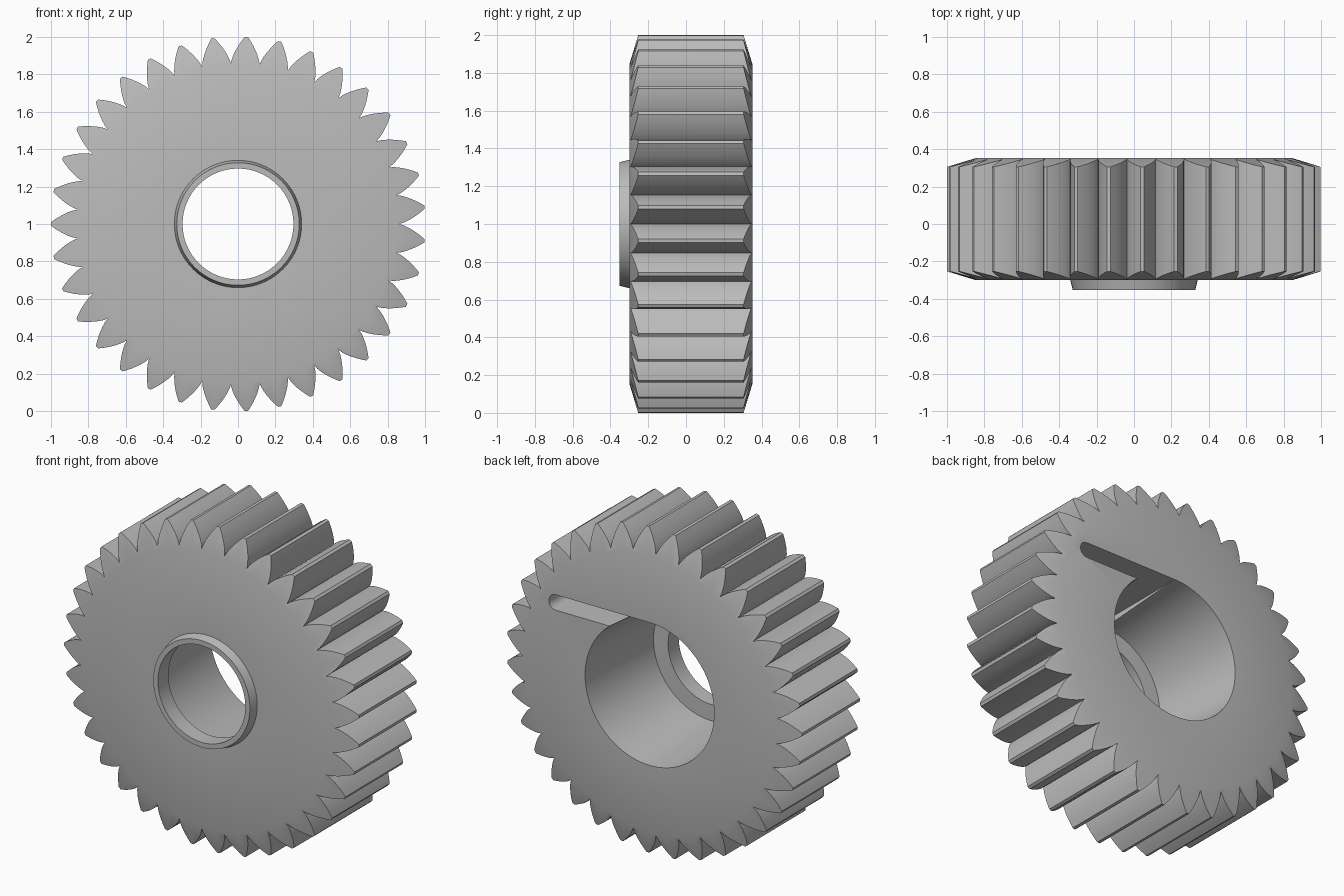
import bpy, bmesh, math

if "Cube" in bpy.data.objects:
    bpy.data.objects.remove(bpy.data.objects["Cube"])

TEETH = 35
ROOT, TIP = 0.86, 1.0
BACK, FRONT, HUB = 0.352, -0.30, -0.352
CHAMFER = 0.05
BORE, HOLE, FLOOR = 0.437, 0.296, -0.25

steel = bpy.data.materials.new("grey_steel")
steel.use_nodes = True
steel.diffuse_color = (0.5, 0.5, 0.5, 1)
steel.node_tree.nodes["Principled BSDF"].inputs["Base Color"].default_value = (0.5, 0.5, 0.5, 1)


def finish(name, bm):
    bmesh.ops.recalc_face_normals(bm, faces=bm.faces)
    mesh = bpy.data.meshes.new(name)
    bm.to_mesh(mesh)
    bm.free()
    mesh.materials.append(steel)
    obj = bpy.data.objects.new(name, mesh)
    bpy.context.collection.objects.link(obj)
    obj.location.z = 1
    return obj


def prism(name, outline, y0, y1):
    """Extrude an (x, z) outline along y."""
    bm = bmesh.new()
    face = bm.faces.new([bm.verts.new((x, y0, z)) for x, z in outline])
    out = bmesh.ops.extrude_face_region(bm, geom=[face])
    verts = [v for v in out["geom"] if isinstance(v, bmesh.types.BMVert)]
    bmesh.ops.translate(bm, verts=verts, vec=(0, y1 - y0, 0))
    return finish(name, bm)


def lathe(name, profile, steps):
    """Turn a closed (radius, y) profile around the y axis."""
    bm = bmesh.new()
    rings = []
    for i in range(steps):
        a = 2 * math.pi * i / steps
        rings.append([bm.verts.new((r * math.cos(a), y, r * math.sin(a))) for r, y in profile])
    n = len(profile)
    for i in range(steps):
        a, b = rings[i], rings[(i + 1) % steps]
        for j in range(n):
            k = (j + 1) % n
            bm.faces.new((a[j], a[k], b[k], b[j]))
    return finish(name, bm)


def cut(obj, cutter, operation):
    mod = obj.modifiers.new("cut", "BOOLEAN")
    mod.object, mod.operation, mod.solver = cutter, operation, "EXACT"
    bpy.context.view_layer.update()
    result = bpy.data.meshes.new_from_object(obj.evaluated_get(bpy.context.evaluated_depsgraph_get()))
    obj.modifiers.clear()
    obj.data = result
    bpy.data.objects.remove(cutter)


# Turned blank: chamfered rim, front hub, stepped bore
gear = lathe("gear", [
    (BORE, BACK), (0.845, BACK), (TIP + 0.01, BACK - CHAMFER),
    (TIP + 0.01, FRONT + CHAMFER), (0.845, FRONT), (0.34, FRONT),
    (0.327, HUB), (HOLE, HUB), (HOLE, FLOOR), (0.395, FLOOR)], 144)

# Tooth outline with curved flanks meeting in sharp valleys
pitch = 2 * math.pi / TEETH
FLANK = 6
tip_half = 0.05 * pitch
outline = []
for i in range(TEETH):
    centre = (i + 0.5) * pitch
    flank = []
    for j in range(FLANK + 1):
        t = j / FLANK
        flank.append((ROOT + (TIP - ROOT) * t, tip_half + (pitch / 2 - tip_half) * (1 - t ** 1.3)))
    points = [(r, centre - h) for r, h in flank]
    points += [(r, centre + h) for r, h in reversed(flank[1:])]
    outline += [(r * math.cos(a), r * math.sin(a)) for r, a in points]
cut(gear, prism("tooth_cutter", outline, -0.6, 0.6), "INTERSECT")

# Round-ended slot running off the top of the bore
half, mid, end = 0.047, 0.39, 0.635
slot = [(0.0, mid - half)]
for i in range(13):
    a = -math.pi / 2 + math.pi * i / 12
    slot.append((end + half * math.cos(a), mid + half * math.sin(a)))
slot.append((0.0, mid + half))
cut(gear, prism("slot_cutter", slot, FLOOR + 0.001, 0.6), "DIFFERENCE")

# Smooth bore, crisp teeth
bpy.ops.object.select_all(action="DESELECT")
gear.select_set(True)
bpy.context.view_layer.objects.active = gear
bpy.ops.object.shade_smooth_by_angle(angle=math.radians(25))
